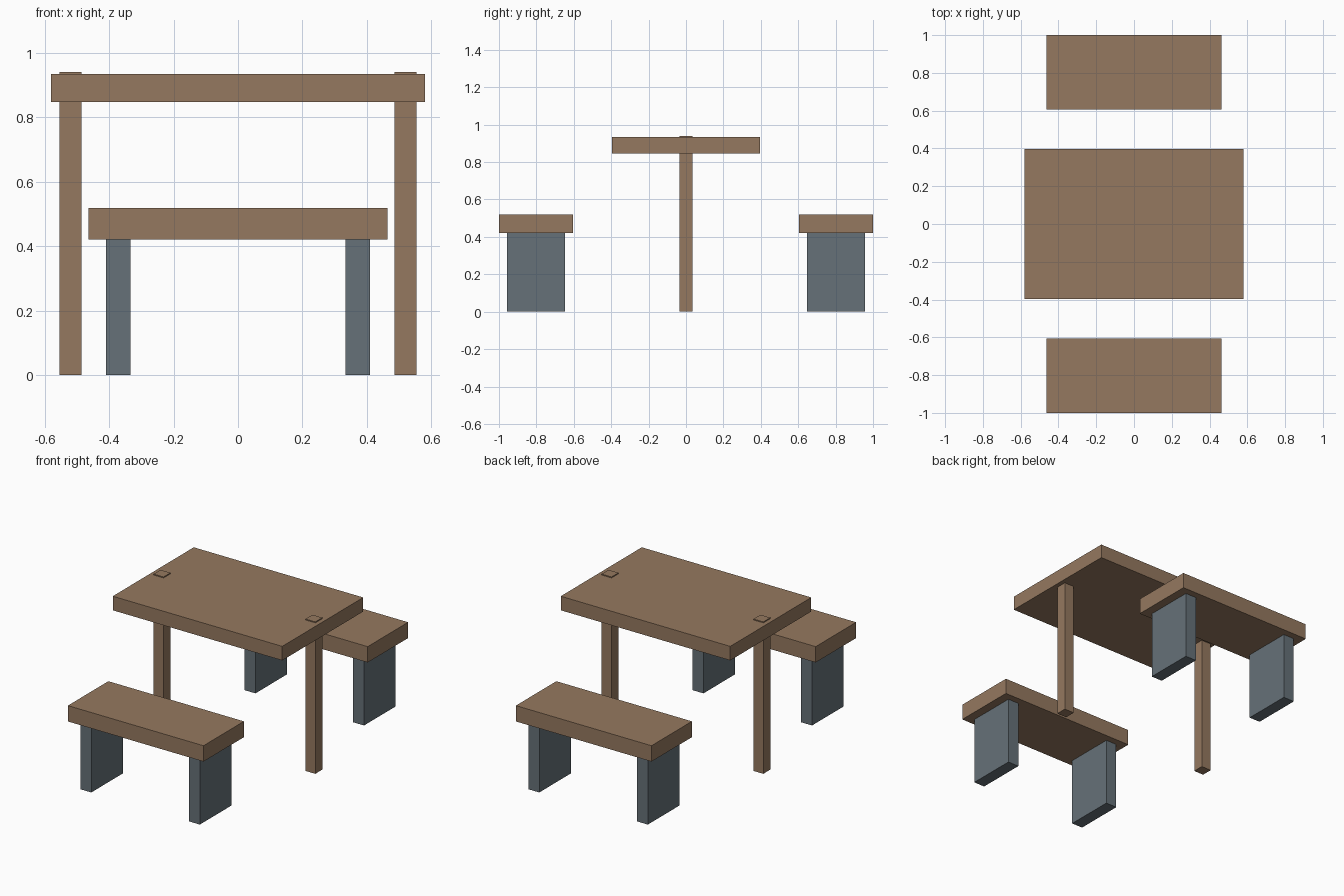
import bpy

if "Cube" in bpy.data.objects:
    bpy.data.objects.remove(bpy.data.objects["Cube"])


def material(name, rgb):
    m = bpy.data.materials.new(name)
    m.diffuse_color = (*rgb, 1.0)
    m.use_nodes = True
    m.node_tree.nodes["Principled BSDF"].inputs["Base Color"].default_value = m.diffuse_color
    return m


wood = material("wood", (0.30, 0.19, 0.115))
slate = material("slate", (0.133, 0.165, 0.188))


def box(name, x, y, z, mat):
    """Box given by its (min, max) extent on each axis."""
    bpy.ops.mesh.primitive_cube_add(size=1, location=[sum(r) / 2 for r in (x, y, z)])
    ob = bpy.context.object
    ob.name = name
    ob.scale = [r[1] - r[0] for r in (x, y, z)]
    bpy.ops.object.transform_apply(location=False, rotation=False, scale=True)
    ob.data.materials.append(mat)


def mirrored(lo, hi, side):
    return tuple(sorted((lo * side, hi * side)))


SIDES = ((-1, "left"), (1, "right"))

# Table: top with two posts passing through it
box("table_top", (-0.58, 0.58), (-0.396, 0.396), (0.847, 0.934), wood)
for sx, side in SIDES:
    box(f"table_post_{side}", mirrored(0.486, 0.553, sx), (-0.034, 0.034), (0, 0.94), wood)

# Benches: seat on two slab legs, one bench each side of the table
for sy, place in ((-1, "front"), (1, "back")):
    box(f"{place}_bench_seat", (-0.464, 0.464), mirrored(0.605, 1.0, sy), (0.421, 0.519), wood)
    for sx, side in SIDES:
        box(f"{place}_bench_leg_{side}", mirrored(0.334, 0.409, sx),
            mirrored(0.648, 0.957, sy), (0, 0.421), slate)
